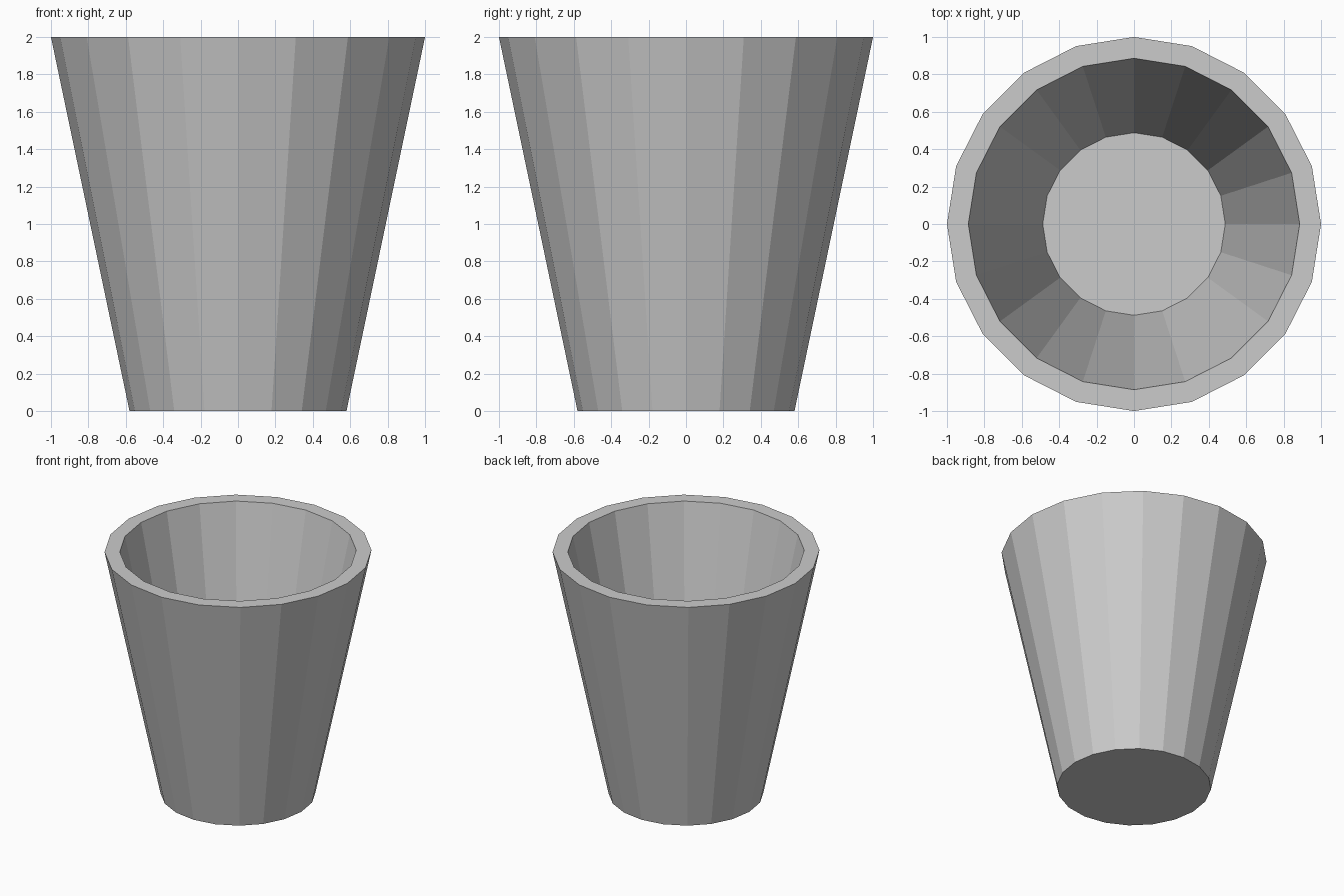
import bpy, bmesh
from math import cos, sin, tau

if "Cube" in bpy.data.objects:
    bpy.data.objects.remove(bpy.data.objects["Cube"])

SIDES = 20
# Profile (radius, height): outer base, outer rim, inner rim, inner floor
PROFILE = [(0.58, 0), (1.0, 2.0), (0.886, 2.0), (0.488, 0.11)]

bm = bmesh.new()
rings = [[bm.verts.new((r * cos(tau * i / SIDES), r * sin(tau * i / SIDES), z))
          for i in range(SIDES)] for r, z in PROFILE]

# Outer wall, rim and inner wall
for lower, upper in zip(rings, rings[1:]):
    for i in range(SIDES):
        j = (i + 1) % SIDES
        bm.faces.new((lower[i], lower[j], upper[j], upper[i]))

# Underside and inner floor
bm.faces.new(rings[0][::-1])
bm.faces.new(rings[-1])
bmesh.ops.recalc_face_normals(bm, faces=bm.faces[:])

mesh = bpy.data.meshes.new("cup")
bm.to_mesh(mesh)
bm.free()
bpy.context.collection.objects.link(bpy.data.objects.new("cup", mesh))
